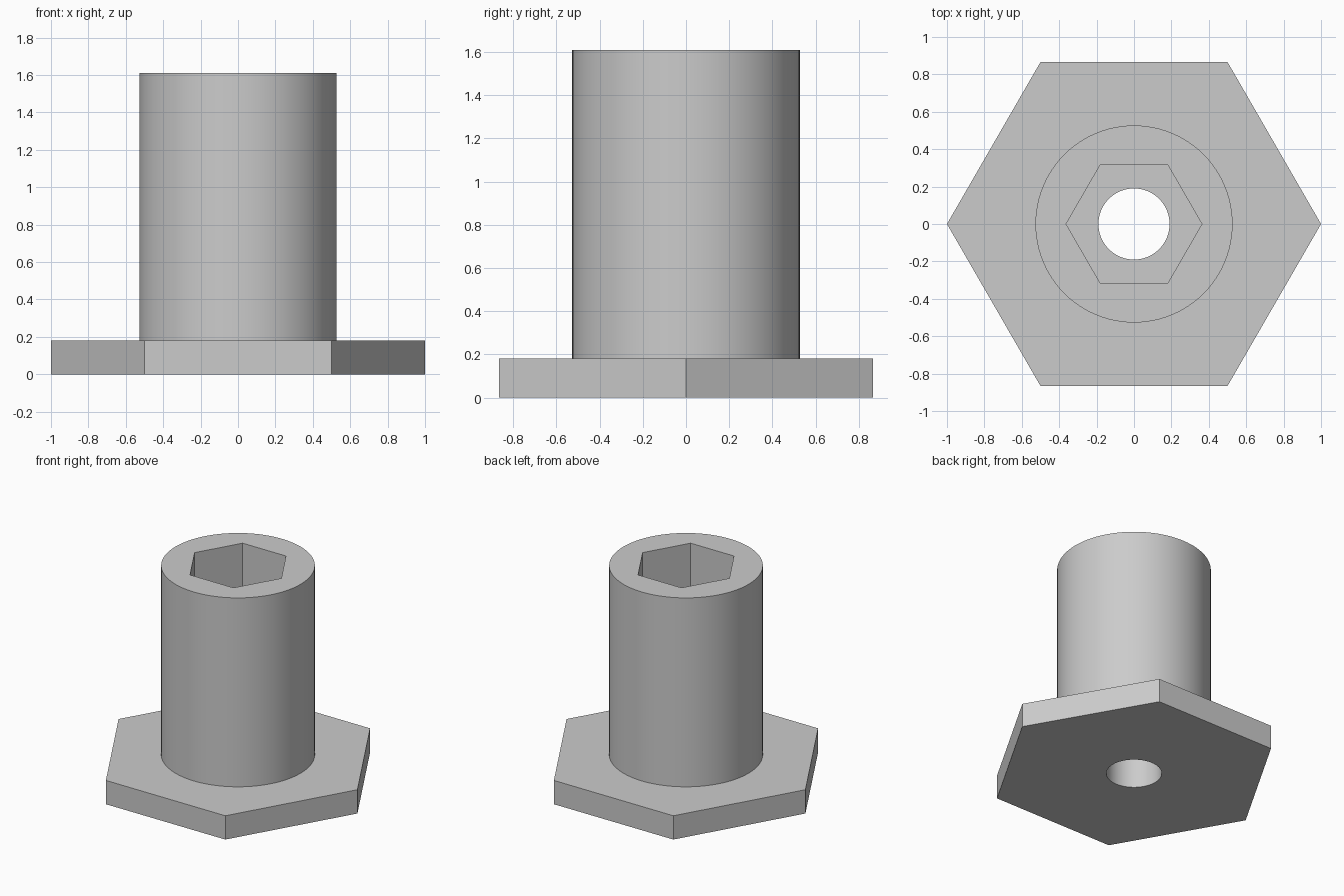
import bpy
import bmesh
from math import cos, sin, pi, radians

SEGMENTS = 96  # multiple of six, so hexagon corners fall on vertices
FLANGE_TOP, SOCKET_FLOOR, TOP = 0.18, 0.36, 1.61
FLANGE_R, SLEEVE_R, SOCKET_R, BORE_R = 1.0, 0.527, 0.363, 0.19

if "Cube" in bpy.data.objects:
    bpy.data.objects.remove(bpy.data.objects["Cube"], do_unlink=True)


def material(name, colour):
    mat = bpy.data.materials.new(name)
    mat.use_nodes = True
    mat.diffuse_color = colour
    bsdf = next(n for n in mat.node_tree.nodes if n.type == "BSDF_PRINCIPLED")
    bsdf.inputs["Base Color"].default_value = colour
    return mat


def ring(bm, radius, z, hexagonal=False):
    """Vertex loop following a circle or a hexagon with corners on the x axis."""
    verts = []
    for i in range(SEGMENTS):
        a = 2 * pi * i / SEGMENTS
        r = radius
        if hexagonal:
            within_side = 2 * pi * (i % (SEGMENTS // 6)) / SEGMENTS
            r *= cos(pi / 6) / cos(within_side - pi / 6)
        verts.append(bm.verts.new((r * cos(a), r * sin(a), z)))
    return verts


# Flanged sleeve: closed wall running up the outside and down the inside
bm = bmesh.new()
rings = [
    ring(bm, BORE_R, 0),
    ring(bm, FLANGE_R, 0, True),           # hexagonal flange
    ring(bm, FLANGE_R, FLANGE_TOP, True),
    ring(bm, SLEEVE_R, FLANGE_TOP),        # round sleeve
    ring(bm, SLEEVE_R, TOP),
    ring(bm, SOCKET_R, TOP, True),         # hexagonal socket
    ring(bm, SOCKET_R, SOCKET_FLOOR, True),
    ring(bm, BORE_R, SOCKET_FLOOR),        # round through bore
]
for k, lower in enumerate(rings):
    upper = rings[(k + 1) % len(rings)]
    for i in range(SEGMENTS):
        j = (i + 1) % SEGMENTS
        bm.faces.new((lower[i], lower[j], upper[j], upper[i]))
bmesh.ops.recalc_face_normals(bm, faces=bm.faces)

mesh = bpy.data.meshes.new("flanged_sleeve")
bm.to_mesh(mesh)
bm.free()
mesh.materials.append(material("light_grey", (0.6, 0.6, 0.6, 1)))
sleeve = bpy.data.objects.new("flanged_sleeve", mesh)
bpy.context.collection.objects.link(sleeve)

# Smooth round walls, sharp corners
bpy.ops.object.select_all(action="DESELECT")
sleeve.select_set(True)
bpy.context.view_layer.objects.active = sleeve
bpy.ops.object.shade_smooth_by_angle(angle=radians(30))
